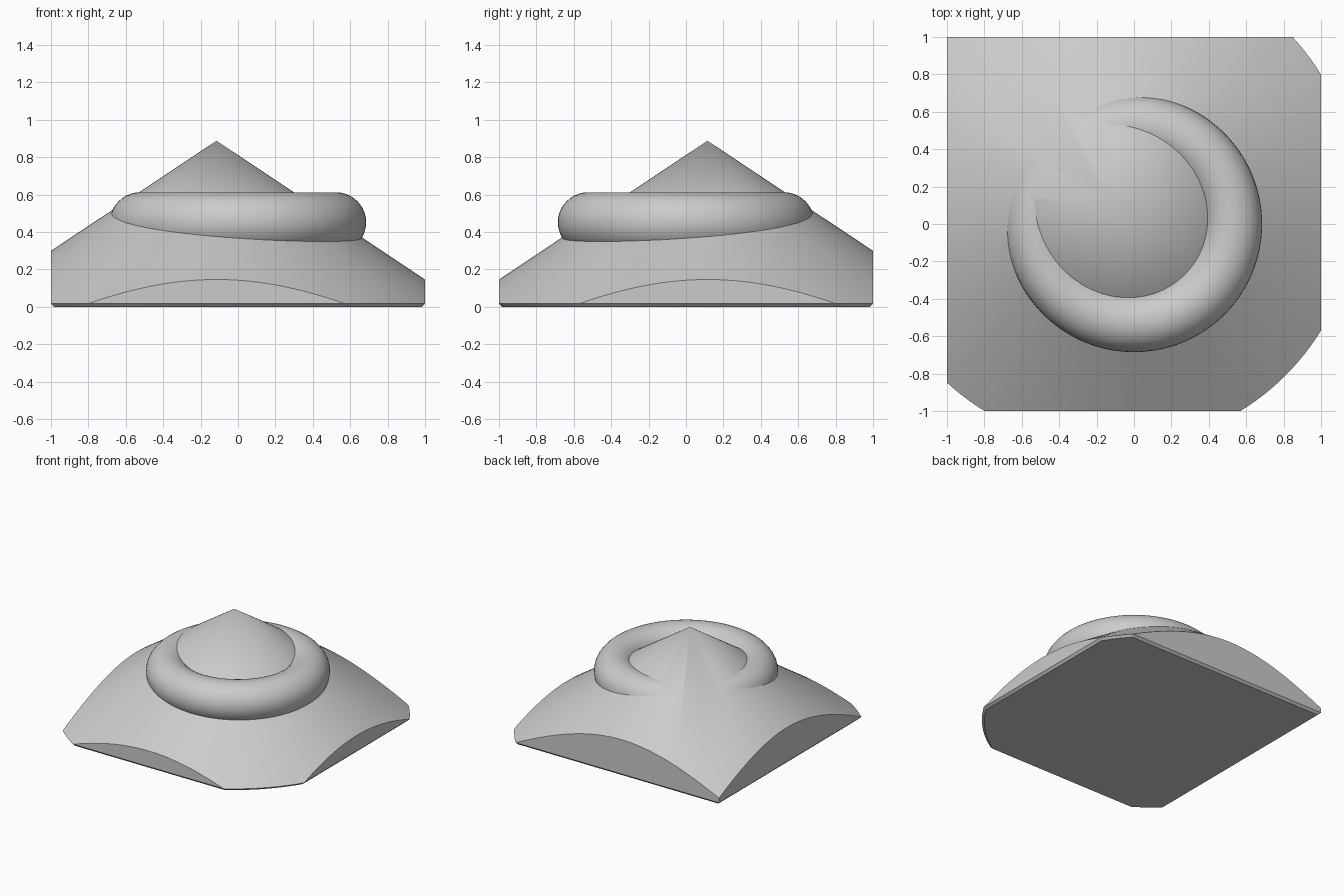
import bpy, bmesh, math

if "Cube" in bpy.data.objects:
    bpy.data.objects.remove(bpy.data.objects["Cube"])

APEX = (-0.115, 0.115)


def new_object(name, bm):
    mesh = bpy.data.meshes.new(name)
    bmesh.ops.recalc_face_normals(bm, faces=bm.faces)
    bm.to_mesh(mesh)
    bm.free()
    ob = bpy.data.objects.new(name, mesh)
    bpy.context.collection.objects.link(ob)
    return ob


def lathe(name, profile, centre, steps, closed=False):
    bm = bmesh.new()
    rings = []
    for i in range(steps):
        a = 2 * math.pi * i / steps
        rings.append([bm.verts.new((centre[0] + r * math.cos(a),
                                    centre[1] + r * math.sin(a), z)) for r, z in profile])
    n = len(profile)
    for i in range(steps):
        p, q = rings[i], rings[(i + 1) % steps]
        for j in range(n if closed else n - 1):
            k = (j + 1) % n
            bm.faces.new((p[j], q[j], q[k], p[k]))
    bmesh.ops.remove_doubles(bm, verts=bm.verts, dist=1e-5)
    return new_object(name, bm)


def boolean(target, other, operation):
    m = target.modifiers.new(operation.lower(), 'BOOLEAN')
    m.operation = operation
    m.solver = 'EXACT'
    m.object = other
    bpy.context.view_layer.objects.active = target
    bpy.ops.object.modifier_apply(modifier=m.name)
    bpy.data.objects.remove(other)


# Off-centre cone with a thin chamfered rim
cone = lathe("cone_base", [(0, 0.888), (1.308, 0.018), (1.29, 0), (0, 0)], APEX, 160)

# Square trimming block with chamfered bottom edges
bm = bmesh.new()
bmesh.ops.create_cube(bm, size=2)
bmesh.ops.translate(bm, verts=bm.verts, vec=(0, 0, 1))
bottom = [e for e in bm.edges if all(v.co.z < 0.01 for v in e.verts)]
bmesh.ops.bevel(bm, geom=bottom, offset=0.018, segments=1, affect='EDGES')
block = new_object("trim_block", bm)
block.hide_render = True
boolean(cone, block, 'INTERSECT')

# Rounded ring sunk into the cone
tube = [(0.525 + 0.16 * math.cos(t), 0.452 + 0.16 * math.sin(t))
        for t in (2 * math.pi * i / 40 for i in range(40))]
ring = lathe("ring", tube, (0, 0), 128, closed=True)
boolean(cone, ring, 'UNION')

# Smooth surfaces with crisp creases
cone.name = "cone_with_ring"
cone.select_set(True)
bpy.context.view_layer.objects.active = cone
bpy.ops.object.shade_smooth_by_angle(angle=math.radians(25))
